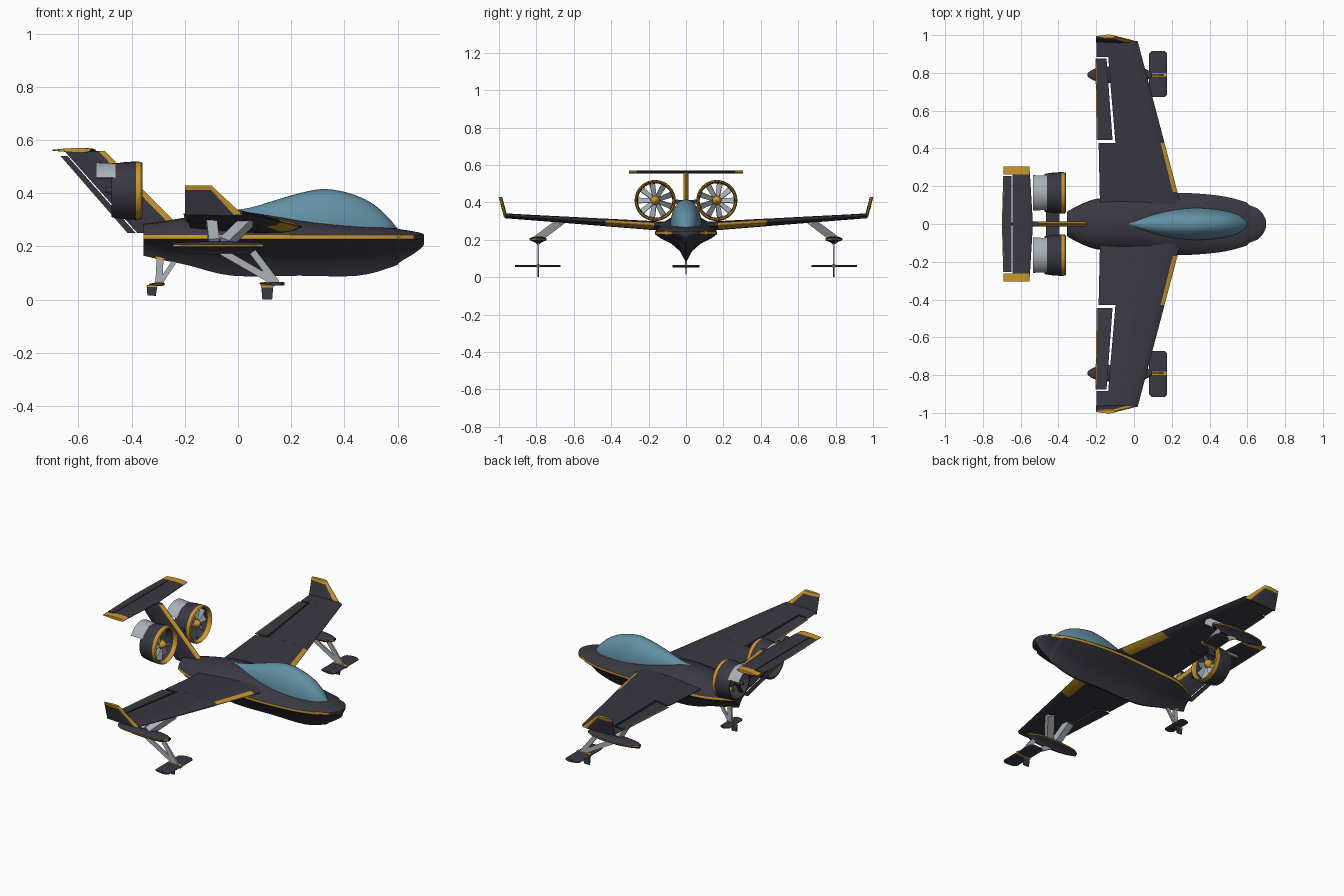
import bpy, bmesh, math
from mathutils import Vector, Matrix

if "Cube" in bpy.data.objects:
    bpy.data.objects.remove(bpy.data.objects["Cube"])


def material(name, rgb):
    m = bpy.data.materials.new(name)
    m.use_nodes = True
    m.diffuse_color = (*rgb, 1)
    m.node_tree.nodes["Principled BSDF"].inputs["Base Color"].default_value = (*rgb, 1)
    return m


DARK = material("charcoal", (0.042, 0.039, 0.055))
GOLD = material("gold", (0.60, 0.31, 0.025))
GLASS = material("teal glass", (0.12, 0.28, 0.37))
STEEL = material("light steel", (0.40, 0.44, 0.47))


def loft(name, rings, mat=DARK, gold=None, mirror=False, loop=False):
    """Skin a row of equal rings; faces whose centre passes the gold rule turn gold."""
    bm = bmesh.new()
    rows = [[bm.verts.new(p) for p in r] for r in rings]
    n = len(rows[0])
    pairs = list(zip(rows, rows[1:])) + ([(rows[-1], rows[0])] if loop else [])
    for a, b in pairs:
        for j in range(n):
            k = (j + 1) % n
            bm.faces.new((a[j], a[k], b[k], b[j]))
    if not loop:
        bm.faces.new(rows[0])
        bm.faces.new(rows[-1])
    bmesh.ops.recalc_face_normals(bm, faces=bm.faces)
    if gold:
        for f in bm.faces:
            f.material_index = int(bool(gold(f.calc_center_median())))
    me = bpy.data.meshes.new(name)
    bm.to_mesh(me)
    bm.free()
    me.materials.append(mat)
    me.materials.append(GOLD)
    ob = bpy.data.objects.new(name, me)
    bpy.context.collection.objects.link(ob)
    bpy.ops.object.select_all(action="DESELECT")
    ob.select_set(True)
    bpy.context.view_layer.objects.active = ob
    bpy.ops.object.shade_smooth_by_angle()
    if mirror:
        mod = ob.modifiers.new("mirror", "MIRROR")
        mod.use_axis = (False, True, False)
        mod.use_mirror_merge = False
    return ob


def smooth_rows(rows, steps=4):
    """Catmull-Rom resampling of station tuples."""
    out = []
    for i in range(len(rows) - 1):
        quad = zip(rows[max(i - 1, 0)], rows[i], rows[i + 1], rows[min(i + 2, len(rows) - 1)])
        quad = list(quad)
        for s in range(steps):
            t = s / steps
            out.append([b + t * (c - a) / 2 + t * t * (2 * a - 5 * b + 4 * c - d) / 2
                        + t ** 3 * (3 * b - a - 3 * c + d) / 2 for a, b, c, d in quad])
    return out + [list(rows[-1])]


def hull_ring(x, w, top, keel, chine, band, y0=0):
    """Boat section: hollow V bottom, a flat band at the chine, rounded deck."""
    d, u = chine - keel, max(top - chine - band, 0.002)
    half = [(.03, keel), (.2, keel + .36 * d), (.47, keel + .64 * d), (.85, keel + .87 * d),
            (1, chine), (1, chine + band), (.93, chine + band + .25 * u),
            (.72, chine + band + .65 * u), (.4, chine + band + .92 * u), (.06, top)]
    return ([(x, y0 + w * f, z) for f, z in half]
            + [(x, y0 - w * f, z) for f, z in reversed(half)])


def foil(le, te, y, z, t, f0=0, f1=1, upright=False):
    """Wing section between two chord fractions, thick in z or (upright) in y."""
    fr = [f0 + (f1 - f0) * s for s in (0, .06, .16, .35, .6, .93, 1)]
    up = [(f, t * 1.3 * math.sqrt(f) * max(1 - f, 0) + .0015) for f in fr]
    pts = up + [(f, -h) for f, h in reversed(up)]
    return [(le + (te - le) * f, y + h * upright, z + h * (not upright)) for f, h in pts]


def bar(name, p, q, w, t, mat=STEEL, twist=0, mirror=False, taper=1, gold=None):
    """Rectangular strut from p to q, width w towards x and thickness t across."""
    p, q = Vector(p), Vector(q)
    d = (q - p).normalized()
    side = Vector((1, 0, 0))
    side = (side - d * side.dot(d)).normalized()
    side = Matrix.Rotation(twist, 3, d) @ side
    across = d.cross(side)
    rings = [[c + side * w * k / 2 * a + across * t / 2 * b
              for a, b in ((1, 1), (-1, 1), (-1, -1), (1, -1))] for c, k in ((p, 1), (q, taper))]
    return loft(name, rings, mat, gold, mirror)


def circle(x, y, z, r, n=32):
    return [(x, y + r * math.cos(2 * math.pi * i / n), z + r * math.sin(2 * math.pi * i / n))
            for i in range(n)]


# Fuselage with boat hull: x, half width, deck height, keel height
stations = [(-.355, .065, .285, .165), (-.28, .105, .295, .148), (-.19, .135, .31, .13),
            (-.02, .15, .335, .09), (.23, .165, .305, .09), (.45, .15, .28, .09),
            (.585, .118, .27, .125), (.61, .1, .265, .142), (.66, .078, .257, .172),
            (.69, .04, .25, .195), (.7, .012, .245, .208)]
loft("fuselage", [hull_ring(*s, .229, .015) for s in smooth_rows(stations)],
     gold=lambda c: abs(c.z - .2365) < .004 and -.35 < c.x < .66 and abs(c.y) > .01)

# Canopy: x, half width, base height, crown height
glass = [(-.04, .004, .325, .333), (.05, .035, .31, .347), (.15, .063, .295, .377),
         (.25, .08, .28, .405), (.33, .085, .27, .416), (.42, .08, .265, .4),
         (.5, .066, .26, .365), (.56, .045, .258, .315), (.6, .01, .255, .267)]
loft("canopy", [[(x, w * math.cos(a), b + (t - b) * math.sin(a))
                 for a in (math.pi * i / 16 for i in range(17))]
                for x, w, b, t in smooth_rows(glass)], GLASS)


# Wings
def wing_le(y):
    return .23 - (y - .17) * .264


def wing_ring(y, f0, f1):
    return foil(wing_le(y), -.178 - .022 * y, y, .2645 + .066 * y, .05 - .028 * y, f0, f1)


def wing_gold(c):
    under = c.z < .2645 + .066 * c.y
    return .16 < c.y < .43 and c.x > wing_le(c.y) - (.05 if under else .022)


for name, ys, f1 in (("inner_wing", (.05, .17, .3, .43), 1), ("mid_wing", (.43, .885), .745),
                     ("outer_wing", (.885, .968), 1)):
    loft(name, [wing_ring(y, 0, f1) for y in ys], gold=wing_gold, mirror=True)
loft("aileron", [wing_ring(y, .785, 1.03) for y in (.445, .875)], mirror=True,
     gold=lambda c: c.x < -.183 - .016 * c.y)

# Winglets
loft("winglet", [foil(le, -.2, y, z, .016, upright=True)
                 for le, y, z in ((.02, .963, .318), (-.083, .988, .413), (-.1, .993, .43))],
     gold=lambda c: c.z > .414 or (c.z > .35 and c.x > -.055), mirror=True)


# Tail fin and rudder
def fin_ring(z, f0, f1):
    return foil(-.235 - (z - .29) * .99, -.45 - (z - .29) * .87, 0, z, .026, f0, f1, True)


loft("tail_fin", [fin_ring(z, 0, .83) for z in (.25, .35, .45, .56)],
     gold=lambda c: c.z > .26 and c.x > -.235 - (c.z - .29) * .99 - .03)
loft("rudder", [fin_ring(z, .86, 1) for z in (.25, .54)],
     gold=lambda c: c.x < -.45 - (c.z - .29) * .87 + .006)


# Tailplane and elevator
def tail_ring(y, f0, f1):
    return foil(-.535 - .06 * abs(y), -.7 + .03 * abs(y), y, .562, .014, f0, f1)


loft("tailplane", [tail_ring(y, 0, .66) for y in (-.262, 0, .262)])
loft("elevator", [tail_ring(y, .69, 1) for y in (-.255, 0, .255)], gold=lambda c: c.x < -.687)
loft("tailplane_tip", [tail_ring(y, 0, 1) for y in (.262, .305)], GOLD, mirror=True)

# Ducted fans on the tail
EY, EZ = .165, .41
duct = [(-.475, .1), (-.43, .107), (-.384, .11), (-.365, .108), (-.36, .103),
        (-.366, .098), (-.384, .095), (-.475, .092)]
loft("engine_duct", [circle(x, EY, EZ, r) for x, r in duct], loop=True, mirror=True,
     gold=lambda c: c.x > -.383)
loft("spinner", [circle(x, EY, EZ, r, 16) for x, r in
                 ((-.41, .026), (-.39, .024), (-.375, .016), (-.367, .004))], GOLD, mirror=True)
loft("engine_core", [circle(x, EY, EZ, r, 16) for x, r in
                     ((-.5, .008), (-.46, .022), (-.411, .026))], mirror=True)
for i in range(9):
    a = math.tau * i / 9
    v = Vector((0, math.cos(a), math.sin(a)))
    hub = Vector((-.402, EY, EZ))
    bar("fan_blade", hub + v * .018, hub + v * .091, .026, .004, twist=.9, mirror=True, taper=1.4)
    if i % 3 == 0:
        back = hub - Vector((.05, 0, 0))
        bar("stator_vane", back + v * .015, back + v * .095, .025, .006, DARK, mirror=True)
arc = [math.radians(28 + 124 * i / 14) for i in range(15)]
loft("thrust_deflector", [[(x, EY + r * math.cos(a), EZ + r * math.sin(a)) for x, r in
                           ((-.535, .106), (-.46, .103), (-.46, .096), (-.535, .099))]
                          for a in arc], STEEL, mirror=True)
bar("engine_pylon", (-.43, 0, .4), (-.43, .068, .405), .07, .022, DARK, mirror=True)

# Wing floats and their struts
FY = .79
pod = [(-.245, .01, .212, .19), (-.2, .034, .216, .18), (-.1, .045, .219, .17),
       (.03, .04, .217, .172), (.095, .012, .213, .193)]
loft("wing_float", [hull_ring(*s, .199, .007, FY) for s in smooth_rows(pod)], mirror=True,
     gold=lambda c: abs(c.z - .2025) < .002 and abs(c.y - FY) > .008)
for x0, x1 in ((-.09, -.1), (-.05, .04)):
    bar("float_strut", (x0, .785, .212), (x1, .67, .298), .04, .042, mirror=True)

# Hydrofoil legs under the floats
for x0 in (-.06, .055):
    bar("float_leg", (x0, FY, .18), (.145, FY, .062), .026, .01, mirror=True)
loft("float_foil", [foil(.175 - e, .08 + e, y, .06, .01) for y, e in
                    ((.672, .012), (.684, 0), (.903, 0), (.915, .012))], mirror=True)
bar("float_foil_hub", (.13, FY - .009, .06), (.13, FY + .009, .06), .09, .014, GOLD, mirror=True)
bar("float_foil_fin", (.11, FY, .055), (.11, FY, 0), .046, .007, DARK, taper=.8, mirror=True)
bar("float_fin_band", (.11, FY, .052), (.11, FY, .046), .047, .009, GOLD, mirror=True)

# Rear hydrofoil leg under the hull
bar("rear_leg", (-.292, 0, .175), (-.298, 0, .058), .026, .012)
bar("rear_leg_brace", (-.225, 0, .165), (-.292, 0, .065), .018, .01)
bar("rear_leg_cuff", (-.292, 0, .163), (-.292, 0, .152), .038, .018, GOLD)
loft("rear_foil", [foil(-.275 - e, -.335 + e, y, .058, .01) for y, e in
                   ((-.072, .008), (-.062, 0), (.062, 0), (.072, .008))])
bar("rear_foil_hub", (-.297, -.009, .062), (-.297, .009, .062), .036, .014, GOLD)
bar("rear_foil_fin", (-.323, 0, .055), (-.325, 0, .015), .04, .007, DARK, taper=.8)
bar("rear_fin_band", (-.323, 0, .053), (-.323, 0, .047), .041, .009, GOLD)
